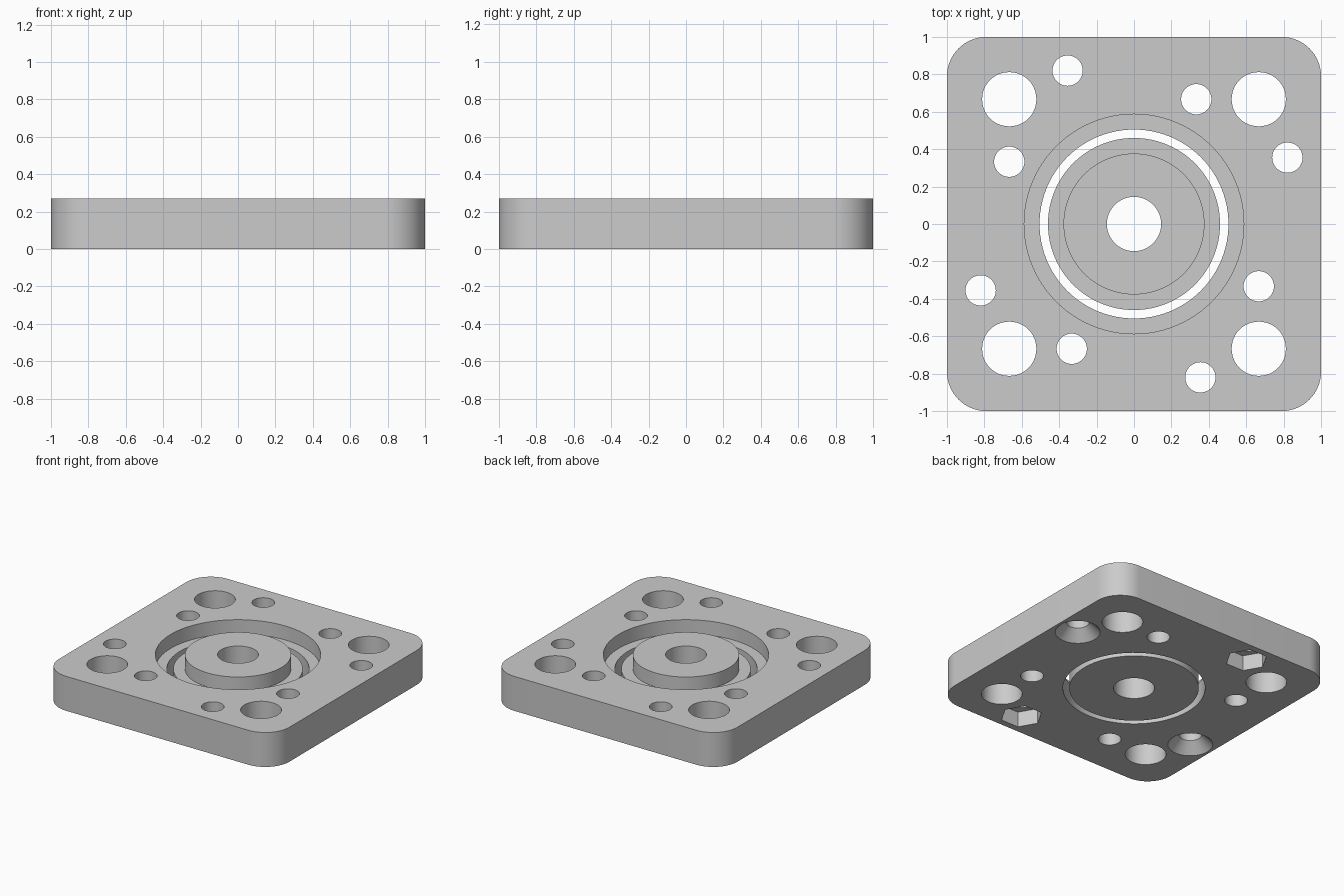
import bpy, bmesh
from math import pi, cos, sin, radians

if "Cube" in bpy.data.objects:
    bpy.data.objects.remove(bpy.data.objects["Cube"], do_unlink=True)

HEIGHT = 0.27
FLOOR = 0.16     # height of the recess floor
CORNER = 0.21

grey = bpy.data.materials.new("light_grey")
grey.use_nodes = True
grey.diffuse_color = (0.6, 0.6, 0.6, 1)
grey.node_tree.nodes["Principled BSDF"].inputs["Base Color"].default_value = (0.6, 0.6, 0.6, 1)


def finish(name, bm):
    bmesh.ops.recalc_face_normals(bm, faces=bm.faces)
    mesh = bpy.data.meshes.new(name)
    bm.to_mesh(mesh)
    bm.free()
    mesh.materials.append(grey)
    obj = bpy.data.objects.new(name, mesh)
    bpy.context.collection.objects.link(obj)
    return obj


def activate(obj):
    bpy.ops.object.select_all(action='DESELECT')
    obj.select_set(True)
    bpy.context.view_layer.objects.active = obj


def smooth(obj):
    activate(obj)
    bpy.ops.object.shade_smooth_by_angle(angle=radians(30))


def loft(name, lower, upper, z0, z1):
    """Closed solid between two outlines with matching point counts."""
    bm = bmesh.new()
    a = [bm.verts.new((x, y, z0)) for x, y in lower]
    b = [bm.verts.new((x, y, z1)) for x, y in upper]
    n = len(a)
    bm.faces.new(a)
    bm.faces.new(b)
    for i in range(n):
        j = (i + 1) % n
        bm.faces.new((a[i], a[j], b[j], b[i]))
    return finish(name, bm)


def ring(x, y, r, n):
    return [(x + r * cos(2 * pi * i / n), y + r * sin(2 * pi * i / n)) for i in range(n)]


def cut(target, cutter):
    mod = target.modifiers.new("cut", 'BOOLEAN')
    mod.operation = 'DIFFERENCE'
    mod.solver = 'EXACT'
    mod.object = cutter
    activate(target)
    bpy.ops.object.modifier_apply(modifier=mod.name)
    bpy.data.objects.remove(cutter, do_unlink=True)


def drill(target, x, y, r, z0=-0.1, z1=HEIGHT + 0.1, n=48, r_top=None):
    top = r if r_top is None else r_top
    cut(target, loft("cutter", ring(x, y, r, n), ring(x, y, top, n), z0, z1))


# Square plate with rounded corners
outline = []
for k in range(4):
    mid = pi / 4 + k * pi / 2
    cx = (1 - CORNER) * (1 if cos(mid) > 0 else -1)
    cy = (1 - CORNER) * (1 if sin(mid) > 0 else -1)
    for i in range(17):
        t = k * pi / 2 + i * pi / 32
        outline.append((cx + CORNER * cos(t), cy + CORNER * sin(t)))
plate = loft("base_plate", outline, outline, 0, HEIGHT)

# Stepped opening in the middle
drill(plate, 0, 0, 0.505, n=96)
drill(plate, 0, 0, 0.587, z0=FLOOR, n=96)

# Corner holes and the two sets of screw holes, repeated by quarter turns
corner, inner, outer = (0.667, 0.667), (0.333, 0.667), (0.82, 0.355)
for turn in range(4):
    drill(plate, *corner, 0.145)
    drill(plate, *inner, 0.081)
    drill(plate, *outer, 0.081)
    if turn % 2 == 0:   # countersink underneath
        drill(plate, *outer, 0.18, z0=-0.02, z1=0.1, r_top=0.06)
    else:               # hexagonal nut pocket underneath
        drill(plate, *outer, 0.15, z1=0.12, n=6)
    corner, inner, outer = [(-y, x) for x, y in (corner, inner, outer)]
smooth(plate)

# Central hub with a lower flange and a bore
bm = bmesh.new()
profile = [(0.145, 0), (0.46, 0), (0.46, FLOOR), (0.377, FLOOR),
           (0.377, HEIGHT), (0.145, HEIGHT)]
verts = [bm.verts.new((r, 0, z)) for r, z in profile]
edges = [bm.edges.new((verts[i - 1], verts[i])) for i in range(len(verts))]
bmesh.ops.spin(bm, geom=verts + edges, cent=(0, 0, 0), axis=(0, 0, 1),
               angle=2 * pi, steps=96, use_merge=True)
bmesh.ops.remove_doubles(bm, verts=bm.verts, dist=0.0001)
smooth(finish("centre_hub", bm))
